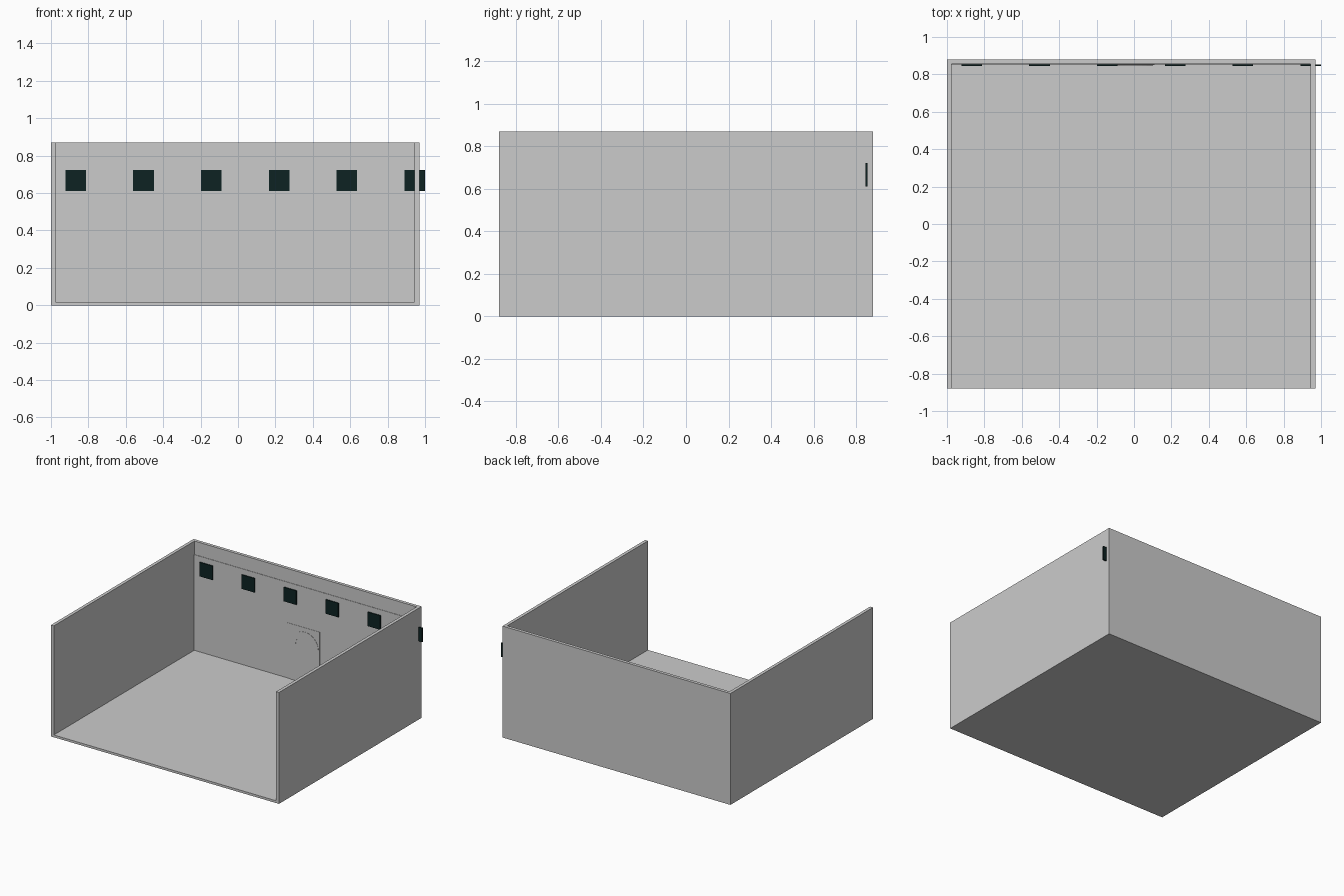
import bpy, bmesh, math

if "Cube" in bpy.data.objects:
    bpy.data.objects.remove(bpy.data.objects["Cube"], do_unlink=True)


def material(name, colour):
    m = bpy.data.materials.new(name)
    m.use_nodes = True
    m.diffuse_color = colour
    m.node_tree.nodes["Principled BSDF"].inputs["Base Color"].default_value = colour
    return m


GREY = material("light grey", (0.6, 0.6, 0.6, 1))
DARK = material("dark teal", (0.004, 0.016, 0.016, 1))


def finish(name, bm, mat):
    bmesh.ops.recalc_face_normals(bm, faces=bm.faces)
    mesh = bpy.data.meshes.new(name)
    bm.to_mesh(mesh)
    bm.free()
    mesh.materials.append(mat)
    obj = bpy.data.objects.new(name, mesh)
    bpy.context.collection.objects.link(obj)


def prism(name, outline, direction, mat):
    """Extrude a flat outline along a direction."""
    bm = bmesh.new()
    face = bm.faces.new([bm.verts.new(p) for p in outline])
    ext = bmesh.ops.extrude_face_region(bm, geom=[face])
    moved = [v for v in ext["geom"] if isinstance(v, bmesh.types.BMVert)]
    bmesh.ops.translate(bm, verts=moved, vec=direction)
    finish(name, bm, mat)


def box(name, x, y, z, mat=GREY):
    outline = [(x[0], y[0], z[0]), (x[1], y[0], z[0]),
               (x[1], y[1], z[0]), (x[0], y[1], z[0])]
    prism(name, outline, (0, 0, z[1] - z[0]), mat)


LEFT, RIGHT, DEPTH, TOP, WALL = -1.0, 0.97, 0.88, 0.87, 0.025
INNER = DEPTH - WALL

# Floor slab and the three walls as one U-shaped shell
box("floor", (LEFT + WALL, RIGHT - WALL), (-DEPTH, INNER), (0, 0.018))
prism("walls", [(LEFT, -DEPTH, 0), (LEFT + WALL, -DEPTH, 0),
                (LEFT + WALL, INNER, 0), (RIGHT - WALL, INNER, 0),
                (RIGHT - WALL, -DEPTH, 0), (RIGHT, -DEPTH, 0),
                (RIGHT, DEPTH, 0), (LEFT, DEPTH, 0)], (0, 0, TOP), GREY)

# Thin lining on the back wall, ending below the rim
box("back_lining", (LEFT + WALL, RIGHT - WALL), (INNER - 0.003, INNER + 0.005), (0.01, 0.765))

# Shallow door surround with a raised arch
box("door_panel", (-0.17, 0.11), (INNER - 0.005, INNER), (0.018, 0.45))


def arc(radius, flip=False):
    pts = [(-0.017 + radius * math.cos(a), INNER - 0.007, 0.3 + radius * math.sin(a))
           for a in [math.pi * i / 12 for i in range(13)]]
    pts = [(pts[0][0], pts[0][1], 0.018)] + pts + [(pts[-1][0], pts[-1][1], 0.018)]
    return pts[::-1] if flip else pts


prism("door_arch", arc(0.118) + arc(0.08, True), (0, 0.005, 0), GREY)

# Row of square windows, the last one passing through the side wall
for i in range(6):
    cx = -0.868 + 0.3626 * i
    box(f"window_{i + 1}", (cx - 0.055, cx + 0.055), (INNER - 0.011, INNER - 0.002),
        (0.612, 0.722), DARK)
